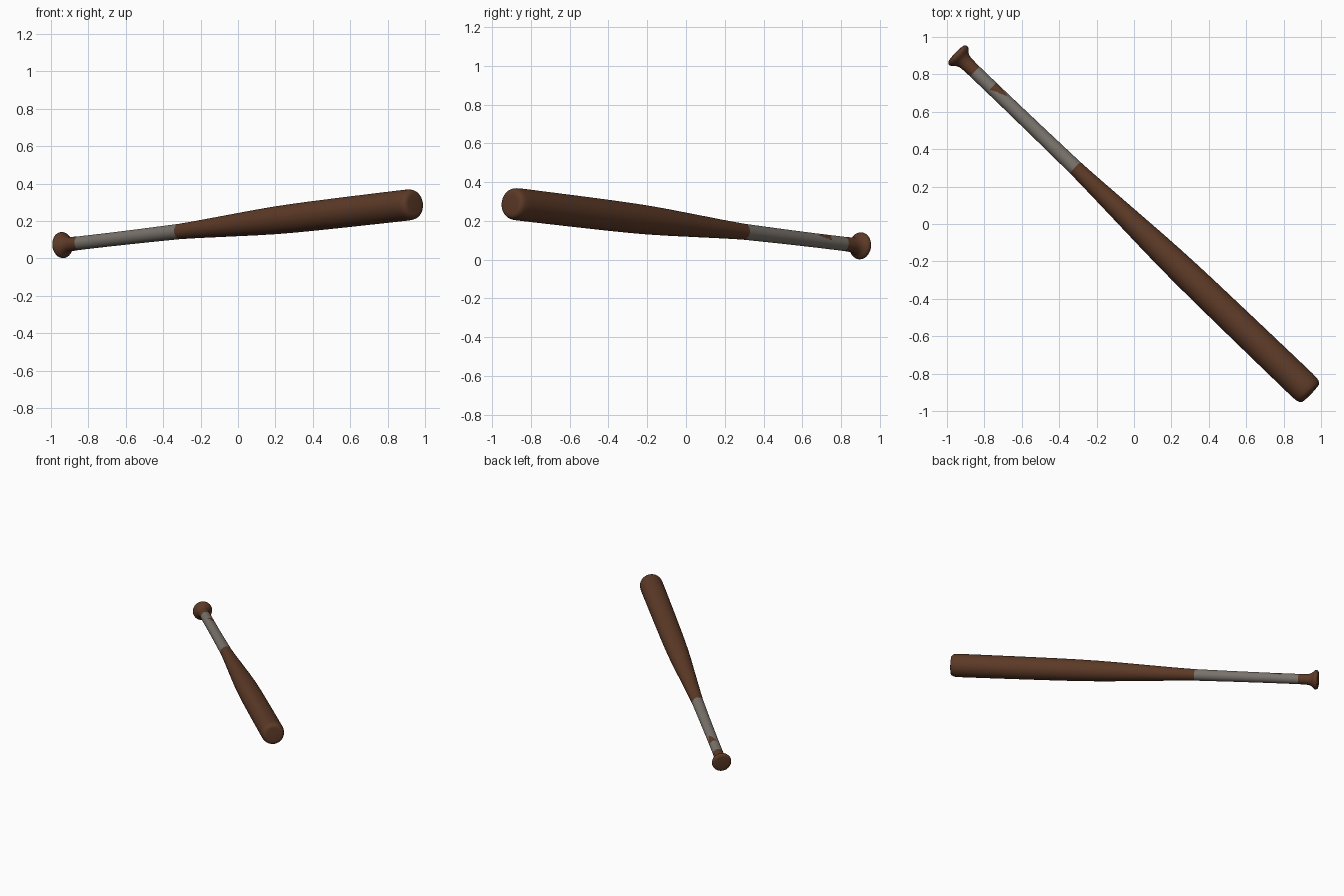
import bpy, bmesh, math
from mathutils import Vector

if "Cube" in bpy.data.objects:
    bpy.data.objects.remove(bpy.data.objects["Cube"])

# Bat axis: centre of the knob end to centre of the barrel end
START = Vector((-0.95, 0.91, 0.07))
END = Vector((0.945, -0.905, 0.29))
AXIS = (END - START).normalized()
LENGTH = (END - START).length
SIDE = AXIS.cross(Vector((0, 0, 1))).normalized()
if SIDE.x > 0:          # SIDE points towards +x +y
    pass
else:
    SIDE = -SIDE
UP = SIDE.cross(AXIS)
if UP.z < 0:
    UP = -UP
SEGMENTS = 48


def material(name, rgb):
    m = bpy.data.materials.new(name)
    m.diffuse_color = (*rgb, 1)
    m.use_nodes = True
    m.node_tree.nodes["Principled BSDF"].inputs["Base Color"].default_value = m.diffuse_color
    return m


wood = material("brown wood", (0.108, 0.042, 0.020))
tape = material("grey tape", (0.195, 0.172, 0.150))


def lathe(name, profile, mats, rule=None, cap_start=False, cap_end=False):
    """Turn (distance, radius) points around the bat axis."""
    bm = bmesh.new()
    rings = []
    for t, r in profile:
        ring = []
        for i in range(SEGMENTS):
            a = 2 * math.pi * i / SEGMENTS      # 0 = up, 90 deg = SIDE
            ring.append(bm.verts.new(START + AXIS * t
                        + (UP * math.cos(a) + SIDE * math.sin(a)) * r))
        rings.append(ring)
    for k in range(len(rings) - 1):
        t = (profile[k][0] + profile[k + 1][0]) / 2
        for i in range(SEGMENTS):
            j = (i + 1) % SEGMENTS
            f = bm.faces.new((rings[k][i], rings[k][j],
                              rings[k + 1][j], rings[k + 1][i]))
            deg = ((i + 0.5) * 360 / SEGMENTS + 180) % 360 - 180
            f.material_index = 1 if rule and rule(t, deg) else 0
    if cap_start:
        bm.faces.new(rings[0])
    if cap_end:
        bm.faces.new(rings[-1])
    bmesh.ops.recalc_face_normals(bm, faces=bm.faces)
    # Open tubes: make sure normals point away from the axis
    f = max(bm.faces, key=lambda q: len(q.verts) == 4)
    c = f.calc_center_median() - START
    if f.normal.dot(c - AXIS * c.dot(AXIS)) < 0:
        bmesh.ops.reverse_faces(bm, faces=bm.faces)
    me = bpy.data.meshes.new(name)
    bm.to_mesh(me)
    bm.free()
    ob = bpy.data.objects.new(name, me)
    bpy.context.collection.objects.link(ob)
    for m in mats:
        me.materials.append(m)
    bpy.ops.object.select_all(action='DESELECT')
    ob.select_set(True)
    bpy.context.view_layer.objects.active = ob
    bpy.ops.object.shade_smooth_by_angle(angle=math.radians(40))
    return ob


# Knob and short bare neck
lathe("knob", [(-0.003, 0.05), (0.0, 0.062), (0.007, 0.068), (0.016, 0.070),
               (0.026, 0.067), (0.034, 0.058), (0.045, 0.048), (0.06, 0.041),
               (0.08, 0.038), (0.14, 0.0365)], [wood], cap_start=True)


# Taped grip with a worn wedge showing the wood
def worn(t, deg):
    if not 0.265 < t < 0.355:
        return False
    k = (t - 0.265) / 0.09
    return -24 + 62 * k < deg < 80 - 36 * k


grip = [(0.14, 0.0365)] + [(0.265 + 0.009 * i, 0.0365) for i in range(11)]
grip += [(0.6, 0.038), (0.885, 0.041)]
lathe("grip", grip, [tape, wood], worn)

# Barrel with a rounded end
barrel = [(0.885, 0.041), (0.96, 0.044), (1.04, 0.0475), (1.18, 0.0545),
          (1.32, 0.0615), (1.46, 0.0685), (1.6, 0.0740), (1.72, 0.077),
          (1.85, 0.079), (2.1, 0.081), (2.4, 0.0825), (2.56, 0.083)]
for i in range(1, 6):
    a = math.radians(72 * i / 5)
    barrel.append((2.585 + 0.042 * math.sin(a), 0.067 + 0.0155 * math.cos(a)))
barrel += [(LENGTH - 0.002, 0.065), (LENGTH, 0.05)]
lathe("barrel", barrel, [wood], cap_end=True)
